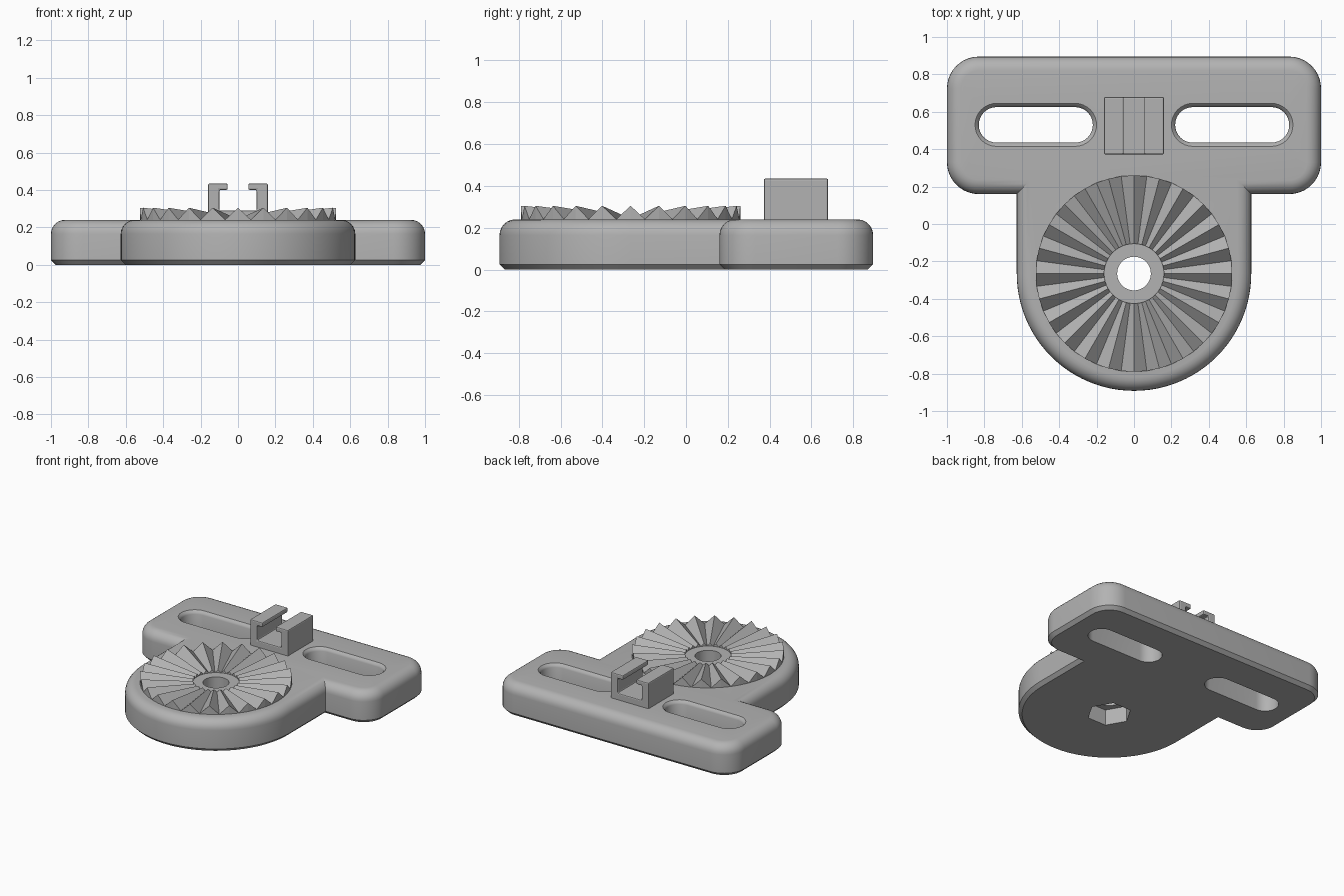
import bpy
from math import cos, sin, pi, radians

old = bpy.data.objects.get("Cube")
if old:
    bpy.data.objects.remove(old, do_unlink=True)

grey = bpy.data.materials.new("matte grey")
grey.use_nodes = True
colour = (0.45, 0.45, 0.45, 1)
grey.diffuse_color = colour
grey.node_tree.nodes["Principled BSDF"].inputs["Base Color"].default_value = colour

TOP = 0.24
HUB_Y = -0.265


def make(name, verts, faces):
    mesh = bpy.data.meshes.new(name)
    mesh.from_pydata(verts, [], faces)
    mesh.materials.append(grey)
    obj = bpy.data.objects.new(name, mesh)
    bpy.context.collection.objects.link(obj)
    return obj


def loft(name, loops):
    """Skin equal-sized counter-clockwise loops from bottom to top, with caps."""
    n = len(loops[0])
    verts = [p for loop in loops for p in loop]
    faces = [tuple(reversed(range(n))), tuple(range(len(verts) - n, len(verts)))]
    for k in range(len(loops) - 1):
        for i in range(n):
            j = (i + 1) % n
            faces.append((k * n + i, k * n + j, (k + 1) * n + j, (k + 1) * n + i))
    return make(name, verts, faces)


def arc(cx, cy, r, start, end, steps):
    angles = [radians(start + (end - start) * i / steps) for i in range(steps + 1)]
    return [(cx + r * cos(a), cy + r * sin(a)) for a in angles]


def at(points, z):
    return [(x, y, z) for x, y in points]


def plate_outline(d):
    """T-shaped outline, inset by d."""
    r, low, high = 0.17, 0.16, 0.895
    cx = 1 - r
    half = [(0.627 - d, low + d)]
    half += arc(cx, low + r, r - d, -90, 0, 10)
    half += arc(cx, high - r, r - d, 0, 90, 10)
    mirrored = [(-x, y) for x, y in reversed(half)]
    return half + mirrored + arc(0, HUB_Y, 0.627 - d, 180, 360, 48)


def slot_outline(side, r):
    a, b = sorted((side * 0.315, side * 0.735))
    return arc(b, 0.53, r, -90, 90, 16) + arc(a, 0.53, r, 90, 270, 16)


def ring(r, sides):
    return arc(0, HUB_Y, r, 0, 360, sides)[:-1]


# Mounting plate: chamfered bottom edge, rounded top edge
edge = 0.075
loops = [at(plate_outline(0.025), 0), at(plate_outline(0), 0.025)]
for i in range(7):
    a = pi / 2 * i / 6
    loops.append(at(plate_outline(edge * (1 - cos(a))), TOP - edge + edge * sin(a)))
plate = loft("mounting_plate", loops)

# Openings: two slots with eased rims, a bolt hole and a hexagonal nut pocket
cutters = []
for side in (-1, 1):
    levels = [(0.095, -0.1), (0.095, 0.215), (0.101, 0.228), (0.115, TOP), (0.135, 0.26)]
    cutters.append(loft("slot_cutter", [at(slot_outline(side, r), z) for r, z in levels]))
cutters.append(loft("bolt_hole_cutter", [at(ring(0.09, 48), z) for z in (-0.1, 0.4)]))
cutters.append(loft("nut_pocket_cutter", [at(ring(0.155, 6), z) for z in (-0.1, 0.12)]))

bpy.context.view_layer.objects.active = plate
for cutter in cutters:
    mod = plate.modifiers.new("opening", "BOOLEAN")
    mod.operation = "DIFFERENCE"
    mod.solver = "EXACT"
    mod.object = cutter
    bpy.ops.object.modifier_apply(modifier=mod.name)
    bpy.data.objects.remove(cutter, do_unlink=True)

bpy.ops.object.select_all(action="DESELECT")
plate.select_set(True)
bpy.ops.object.shade_smooth_by_angle(angle=radians(25))

# Ring of radial locking teeth, growing towards the rim
teeth = 24
n = teeth * 2
verts, faces = [], []
for radius, crest in ((0.16, 0.262), (0.525, 0.305)):
    points = ring(radius, n)
    verts += [(x, y, TOP + 0.001 if i % 2 else crest) for i, (x, y) in enumerate(points)]
    verts += at(points, TOP - 0.02)
for i in range(n):
    j = (i + 1) % n
    inner, inner_low, outer, outer_low = 0, n, 2 * n, 3 * n
    for a, b in ((inner, outer), (outer, outer_low), (outer_low, inner_low), (inner_low, inner)):
        faces.append((a + i, b + i, b + j, a + j))
make("locking_teeth", verts, faces)

# Clip: C-shaped channel open at the top
half = [(0.16, 0.22), (0.16, 0.435), (0.055, 0.435), (0.055, 0.4), (0.1, 0.4), (0.1, 0.29)]
section = half + [(-x, z) for x, z in reversed(half)]
clip = loft("strap_clip", [[(x, y, z) for x, z in section] for y in (0.68, 0.372)])
bevel = clip.modifiers.new("soft edges", "BEVEL")
bevel.width = 0.008
bevel.segments = 2
